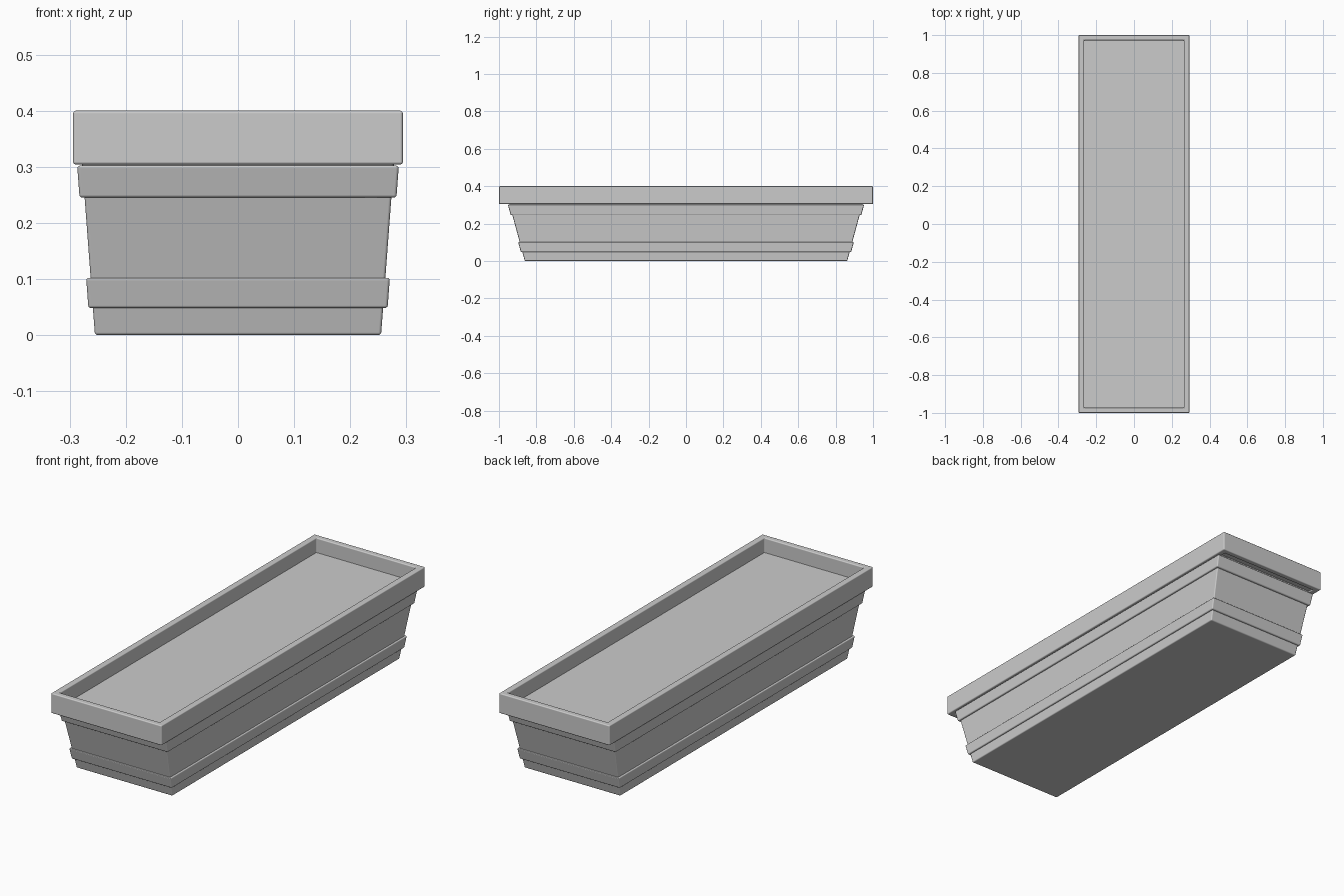
import bpy, bmesh
from math import radians

if "Cube" in bpy.data.objects:
    bpy.data.objects.remove(bpy.data.objects["Cube"])


def loft(name, sections, ring=False, bevel=0.005):
    """Loft rectangles (half x, half y, z); ring closes the profile on itself, otherwise ends are capped."""
    bm = bmesh.new()
    loops = [[bm.verts.new((sx * hx, sy * hy, z))
              for sx, sy in ((-1, -1), (1, -1), (1, 1), (-1, 1))]
             for hx, hy, z in sections]
    pairs = list(zip(loops, loops[1:]))
    if ring:
        pairs.append((loops[-1], loops[0]))
    else:
        bm.faces.new(loops[0][::-1])
        bm.faces.new(loops[-1])
    for a, b in pairs:
        for i in range(4):
            j = (i + 1) % 4
            bm.faces.new((a[i], a[j], b[j], b[i]))
    bmesh.ops.recalc_face_normals(bm, faces=bm.faces[:])
    mesh = bpy.data.meshes.new(name)
    bm.to_mesh(mesh)
    bm.free()
    obj = bpy.data.objects.new(name, mesh)
    bpy.context.collection.objects.link(obj)
    if bevel:
        mod = obj.modifiers.new("soft_edges", 'BEVEL')
        mod.width = bevel
        mod.segments = 3
        mod.limit_method = 'ANGLE'
        mod.angle_limit = radians(30)
        mod.harden_normals = True
    bpy.context.view_layer.objects.active = obj
    obj.select_set(True)
    bpy.ops.object.shade_smooth_by_angle(angle=radians(35))
    obj.select_set(False)
    return obj


def body_half(z):
    """Half sizes of the tapered trough at height z."""
    return 0.255 + 0.075 * z, 0.862 + 0.27 * z


# Tapered trough
loft("trough_body", [(*body_half(0), 0), (*body_half(0.315), 0.315)])

# Raised bands wrapping the trough
for name, z0, z1, out in (("lower_band", 0.048, 0.102, 0.008),
                          ("upper_band", 0.245, 0.302, 0.009)):
    (x0, y0), (x1, y1) = body_half(z0), body_half(z1)
    loft(name, [(x0 + out, y0 + out, z0), (x1 + out, y1 + out, z1),
                (x1 - 0.01, y1 - 0.01, z1), (x0 - 0.01, y0 - 0.01, z0)], ring=True)

# Overhanging rim with an open centre
loft("rim", [(0.294, 1.0, 0.304), (0.294, 1.0, 0.4),
             (0.264, 0.972, 0.4), (0.264, 0.972, 0.304)], ring=True)

# Soil filling the opening below the rim
loft("soil", [(0.266, 0.974, 0.31), (0.266, 0.974, 0.33)], bevel=0)
